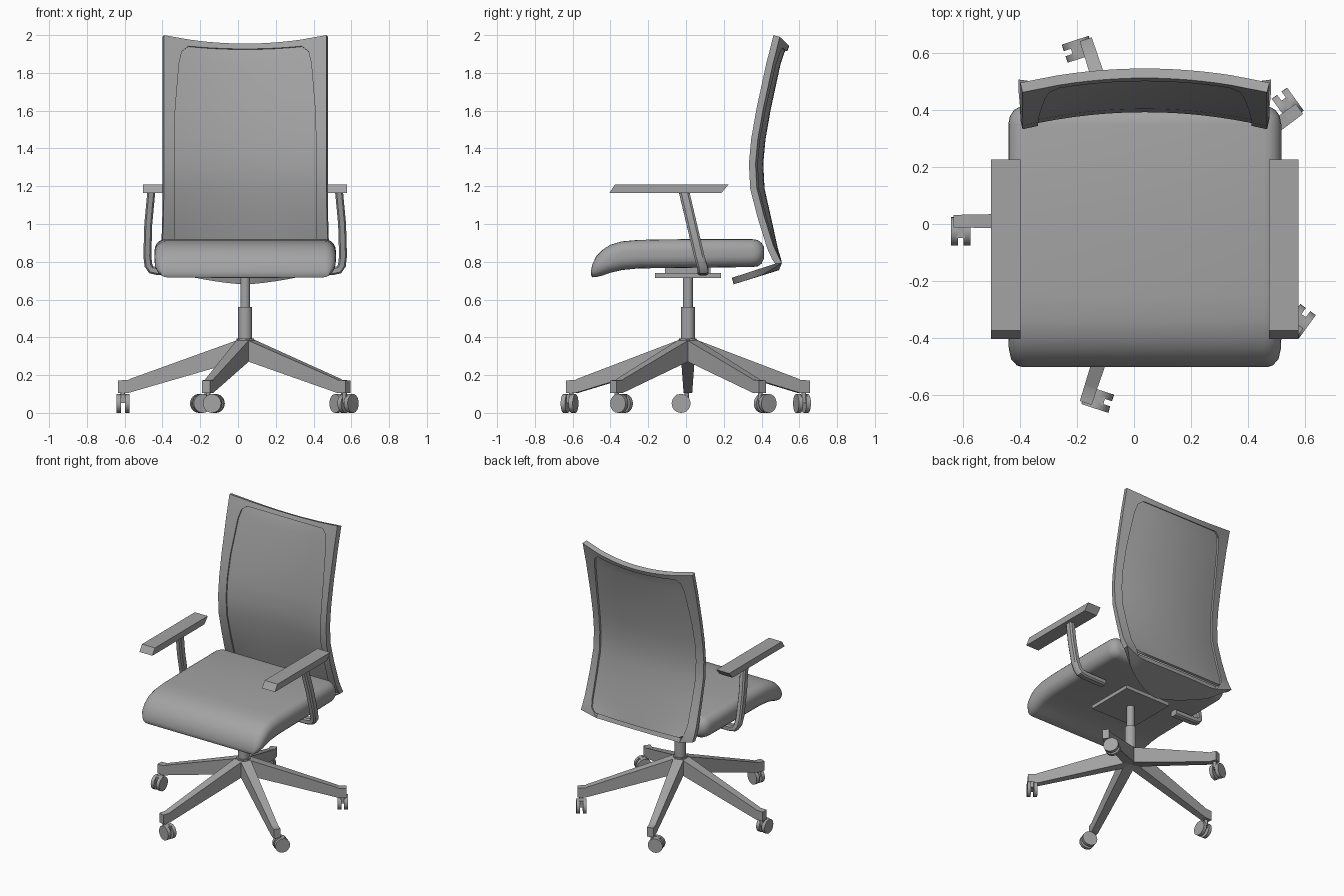
import bpy, bmesh, math
from mathutils import Vector, Matrix

if "Cube" in bpy.data.objects:
    bpy.data.objects.remove(bpy.data.objects["Cube"], do_unlink=True)

GREY = (0.37, 0.37, 0.37, 1)
mat = bpy.data.materials.new("mid grey")
mat.use_nodes = True
mat.diffuse_color = GREY
mat.node_tree.nodes["Principled BSDF"].inputs["Base Color"].default_value = GREY

CX, CY = 0.038, 0.01  # chair axis


def finish(name, bm, thickness=0, closed=True):
    """Turn a bmesh into a shaded object, optionally thickened."""
    if closed:
        bmesh.ops.recalc_face_normals(bm, faces=bm.faces)
    me = bpy.data.meshes.new(name)
    bm.to_mesh(me)
    bm.free()
    me.materials.append(mat)
    ob = bpy.data.objects.new(name, me)
    bpy.context.collection.objects.link(ob)
    bpy.ops.object.select_all(action='DESELECT')
    ob.select_set(True)
    bpy.context.view_layer.objects.active = ob
    if thickness:
        mod = ob.modifiers.new("thickness", 'SOLIDIFY')
        mod.thickness = thickness
        mod.offset = -1
        bpy.ops.object.modifier_apply(modifier=mod.name)
    bpy.ops.object.shade_smooth_by_angle(angle=math.radians(35))
    return ob


def loft(bm, rings):
    """Skin a row of equal rings and cap both ends."""
    loops = [[bm.verts.new(p) for p in ring] for ring in rings]
    n = len(loops[0])
    for a, b in zip(loops, loops[1:]):
        for k in range(n):
            bm.faces.new((a[k], a[(k + 1) % n], b[(k + 1) % n], b[k]))
    bm.faces.new(loops[0])
    bm.faces.new(loops[-1])


def box(bm, size, matrix):
    bmesh.ops.create_cube(bm, size=1, matrix=matrix @ Matrix.Diagonal((*size, 1)))


def cylinder(bm, r, depth, matrix, sides=24):
    bmesh.ops.create_cone(bm, cap_ends=True, segments=sides, radius1=r,
                          radius2=r, depth=depth, matrix=matrix)


# Seat cushion: rounded sections lofted from front to back
def seat_ring(y, zb, zt, hw):
    r = min(0.06, (zt - zb) * 0.49)
    corners = [(hw - r, zt - r), (r - hw, zt - r), (r - hw, zb + r), (hw - r, zb + r)]
    ring = []
    for q, (x, z) in enumerate(corners):
        for k in range(6):
            a = math.pi / 2 * (q + k / 5)
            ring.append((CX + x + r * math.cos(a), y, z + r * math.sin(a)))
    return ring


seat_stations = [
    (-0.503, 0.73, 0.75, 0.43), (-0.497, 0.718, 0.785, 0.45), (-0.475, 0.719, 0.83, 0.47),
    (-0.44, 0.728, 0.865, 0.478), (-0.40, 0.742, 0.89, 0.48), (-0.34, 0.756, 0.908, 0.48),
    (-0.25, 0.765, 0.916, 0.48), (0, 0.768, 0.92, 0.48), (0.35, 0.772, 0.92, 0.48),
    (0.38, 0.776, 0.915, 0.474), (0.4, 0.79, 0.90, 0.46), (0.412, 0.815, 0.88, 0.44)]
bm = bmesh.new()
loft(bm, [seat_ring(*s) for s in seat_stations])
finish("seat", bm)

# Backrest: one curved grid; its border is the frame, its middle the panel
# rows: height, depth, sideways bow, dip at the centre, panel half width
back_rows = [
    (2.0, 0.463, 0.05, 0.045, 0.30), (1.957, 0.452, 0.05, 0.03, 0.30),
    (1.92, 0.443, 0.05, 0.015, 0.335), (1.85, 0.425, 0.05, 0, 0.35),
    (1.61, 0.373, 0.05, 0, 0.37), (1.45, 0.345, 0.05, 0, 0.375),
    (1.32, 0.333, 0.05, 0, 0.375), (1.185, 0.34, 0.05, 0, 0.375),
    (1.03, 0.38, 0.045, 0, 0.375), (0.87, 0.43, 0.03, 0, 0.375),
    (0.81, 0.458, 0.02, 0, 0.365), (0.79, 0.472, 0.01, 0, 0.33)]
COLS = 12


def back_points():
    grid = []
    for z, y, bow, dip, hp in back_rows:
        hw = 0.43 + 0.012 * max(0, (1.1 - z) / 0.3)
        xs = [-hw] + [hp * (2 * k / COLS - 1) for k in range(COLS + 1)] + [hw]
        grid.append([Vector((CX + x, y + bow * (1 - (x / hw) ** 2),
                             z - dip * (1 - (x / hw) ** 2))) for x in xs])
    # lower lip sweeping forward under the seat
    edge = grid[-1]
    for t in (0.33, 0.66, 1):
        row = []
        for p in edge:
            u = min(1, abs(p.x - CX) / 0.442)
            s = t * (1 - u ** 1.5)
            row.append(p + Vector((0, -0.24 * s, -0.075 * s)))
        grid.append(row)
    return grid


def back_part(name, want_panel, thickness, shift):
    grid = back_points()
    bm = bmesh.new()
    vs = [[bm.verts.new(p + Vector((0, shift, 0))) for p in row] for row in grid]
    last = len(back_rows) - 1
    for i in range(len(grid) - 1):
        for j in range(COLS + 2):
            inside = 1 <= i < last and 1 <= j <= COLS
            if inside == want_panel:
                bm.faces.new((vs[i][j], vs[i + 1][j], vs[i + 1][j + 1], vs[i][j + 1]))
    bmesh.ops.delete(bm, geom=[v for v in bm.verts if not v.link_faces], context='VERTS')
    bmesh.ops.remove_doubles(bm, verts=bm.verts, dist=0.0005)
    finish(name, bm, thickness, closed=False)


back_part("back_frame", False, 0.036, 0)
back_part("back_panel", True, 0.016, 0.01)

# Armrests: slanted pad and a bent post hooking under the seat
post_path = [(0.497, -0.01, 1.17), (0.513, 0.03, 1.0), (0.518, 0.07, 0.83),
             (0.512, 0.085, 0.78), (0.497, 0.09, 0.757), (0.46, 0.09, 0.75), (0.3, 0.09, 0.748)]
for side, label in ((1, "left"), (-1, "right")):
    bm = bmesh.new()
    pad = [(-0.405, 1.165), (0.188, 1.165), (0.226, 1.21), (-0.375, 1.21)]
    loft(bm, [[(CX + side * x, y, z) for y, z in pad] for x in (0.437, 0.54)])
    finish(label + "_arm_pad", bm)

    pts = [Vector(p) for p in post_path]
    rings = []
    for k, p in enumerate(pts):
        d = pts[min(k + 1, len(pts) - 1)] - pts[max(k - 1, 0)]
        n = Vector((-d.z, 0, d.x)).normalized() * 0.021
        w = Vector((0, 0.028, 0))
        ring = [p + n + w * 0.6, p + n * 0.6 + w, p - n * 0.6 + w, p - n + w * 0.6,
                p - n - w * 0.6, p - n * 0.6 - w, p + n * 0.6 - w, p + n - w * 0.6]
        rings.append([(CX + side * q.x, q.y, q.z) for q in ring])
    bm = bmesh.new()
    loft(bm, rings)
    finish(label + "_arm_post", bm)

# Tilt mechanism plate under the seat
bm = bmesh.new()
box(bm, (0.36, 0.35, 0.026), Matrix.Translation((CX, CY, 0.728)))
box(bm, (0.30, 0.24, 0.04), Matrix.Translation((CX, CY, 0.758)))
finish("tilt_plate", bm)

# Gas column and hub
for name, r, z0, z1 in (("column_lower", 0.037, 0.36, 0.56),
                        ("column_upper", 0.026, 0.55, 0.73),
                        ("base_hub", 0.046, 0.29, 0.395)):
    bm = bmesh.new()
    cylinder(bm, r, z1 - z0, Matrix.Translation((CX, CY, (z0 + z1) / 2)))
    finish(name, bm)

# Five legs, each with a twin-wheel caster
leg_stations = [(0.0, 0.285, 0.40, 0.036), (0.61, 0.108, 0.18, 0.023),
                (0.62, 0.105, 0.174, 0.023), (0.672, 0.105, 0.172, 0.022)]
for i in range(5):
    turn = Matrix.Translation((CX, CY, 0)) @ Matrix.Rotation(math.radians(36 + 72 * i), 4, 'Z')
    bm = bmesh.new()
    loft(bm, [[(r, -w, zb), (r, w, zb), (r, w, zt), (r, -w, zt)]
              for r, zb, zt, w in leg_stations])
    bm.transform(turn)
    finish(f"leg_{i + 1}", bm)

    bm = bmesh.new()
    for dx in (-0.0215, 0.0215):
        cylinder(bm, 0.05, 0.024, Matrix.Translation((0.647 + dx, 0.036, 0.05))
                 @ Matrix.Rotation(math.pi / 2, 4, 'Y'))
    box(bm, (0.03, 0.06, 0.045), Matrix.Translation((0.647, 0.03, 0.075)))
    cylinder(bm, 0.012, 0.05, Matrix.Translation((0.647, 0.005, 0.09)), 12)
    bm.transform(turn)
    finish(f"caster_{i + 1}", bm)
